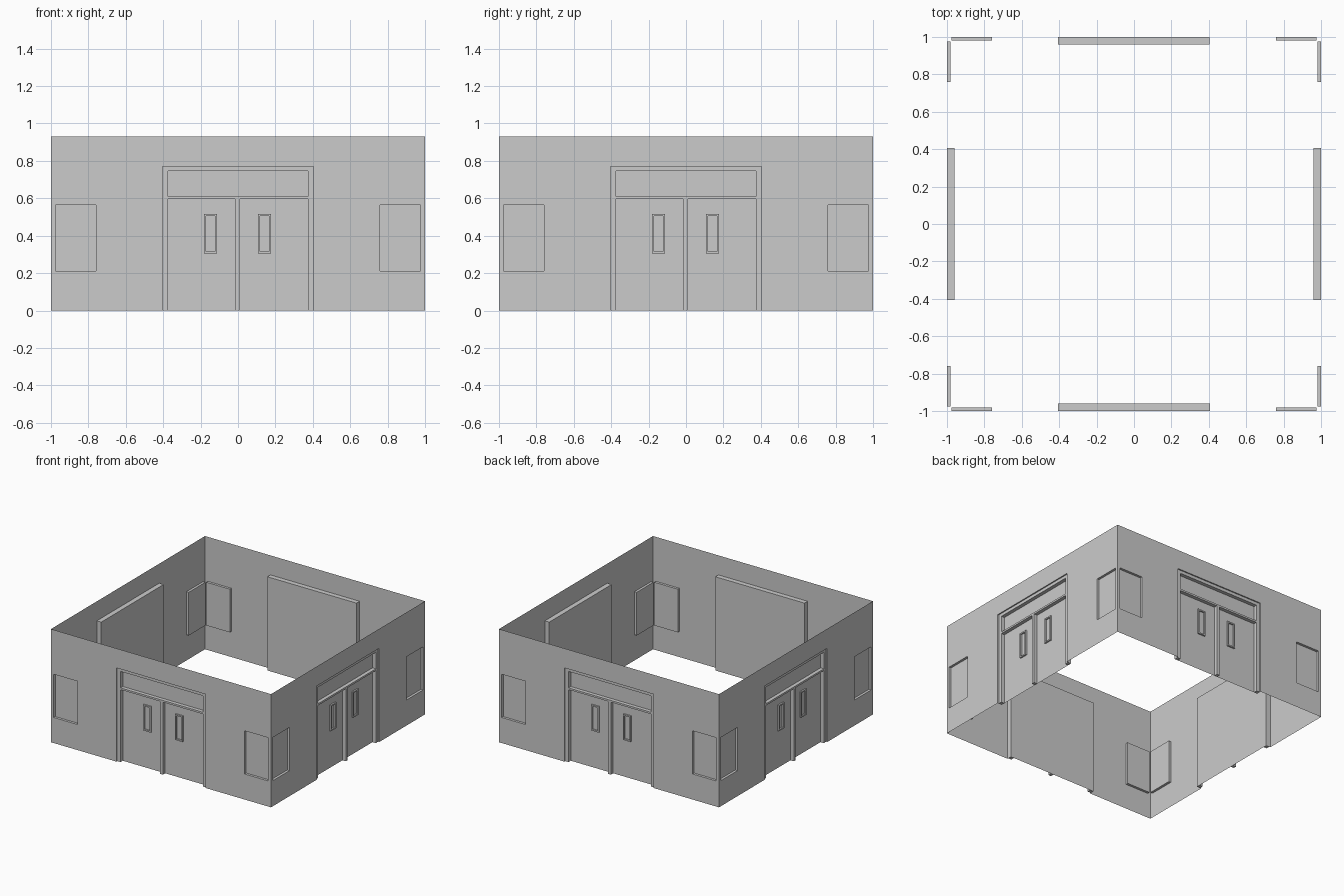
import bpy, bmesh, math

if "Cube" in bpy.data.objects:
    bpy.data.objects.remove(bpy.data.objects["Cube"])

H = 0.93
WINDOWS = [(-0.975, 0.21, -0.76, 0.565), (0.76, 0.21, 0.975, 0.565)]
DOORWAY = (-0.405, 0.0, 0.405, 0.77)
PANEL_Y, WINDOW_Y, FRAME_Y = -0.96, -0.98, -0.99


def corners(r):
    x0, z0, x1, z1 = r
    return [(x0, z0), (x1, z0), (x1, z1), (x0, z1)]


def face(bm, pts):
    bm.faces.new([bm.verts.new(p) for p in pts])


def plane(bm, r, y):
    face(bm, [(x, y, z) for x, z in corners(r)])


def recess(bm, r, y, sides):
    """Reveal faces from the wall plane in to y, closed by a back panel."""
    c = corners(r)
    for i in sides:
        (ax, az), (bx, bz) = c[i], c[(i + 1) % 4]
        face(bm, [(ax, -1, az), (bx, -1, bz), (bx, y, bz), (ax, y, az)])
    plane(bm, r, y)


def box(bm, r, y0, y1):
    x0, z0, x1, z1 = r
    for v in bmesh.ops.create_cube(bm, size=1)["verts"]:
        v.co = (x0 if v.co.x < 0 else x1, y0 if v.co.y < 0 else y1,
                z0 if v.co.z < 0 else z1)


def make(name, build):
    """Build a part on the front wall and repeat it on all four sides."""
    bm = bmesh.new()
    build(bm)
    bmesh.ops.remove_doubles(bm, verts=bm.verts, dist=1e-5)
    me = bpy.data.meshes.new(name)
    bm.to_mesh(me)
    bm.free()
    for i, side in enumerate(("front", "right", "back", "left")):
        ob = bpy.data.objects.new(f"{side}_{name}", me)
        ob.rotation_euler.z = i * math.pi / 2
        bpy.context.collection.objects.link(ob)


# Thin wall with openings, window recesses and door recess
def wall(bm):
    xs = [-1, -0.975, -0.76, -0.405, 0.405, 0.76, 0.975, 1]
    zs = [0, 0.21, 0.565, 0.77, H]
    for x0, x1 in zip(xs, xs[1:]):
        for z0, z1 in zip(zs, zs[1:]):
            cx, cz = (x0 + x1) / 2, (z0 + z1) / 2
            if not any(a < cx < c and b < cz < d
                       for a, b, c, d in WINDOWS + [DOORWAY]):
                plane(bm, (x0, z0, x1, z1), -1)
    for w in WINDOWS:
        recess(bm, w, WINDOW_Y, range(4))
    recess(bm, DOORWAY, PANEL_Y, (1, 2, 3))


# Door posts, transom bar and head
def door_frame(bm):
    for r in [(-0.405, 0, -0.375, 0.77), (0.375, 0, 0.405, 0.77),
              (-0.015, 0, 0.01, 0.595), (-0.375, 0.595, 0.375, 0.61),
              (-0.375, 0.745, 0.375, 0.77)]:
        box(bm, r, FRAME_Y, PANEL_Y)


# Raised trim around the small door windows
def door_window_trim(bm):
    for x0, x1 in ((-0.182, -0.112), (0.107, 0.177)):
        z0, z1, t = 0.305, 0.517, 0.011
        for r in [(x0, z0, x0 + t, z1), (x1 - t, z0, x1, z1),
                  (x0 + t, z0, x1 - t, z0 + t), (x0 + t, z1 - t, x1 - t, z1)]:
            box(bm, r, PANEL_Y - 0.012, PANEL_Y)


make("wall", wall)
make("door_frame", door_frame)
make("door_window_trim", door_window_trim)
